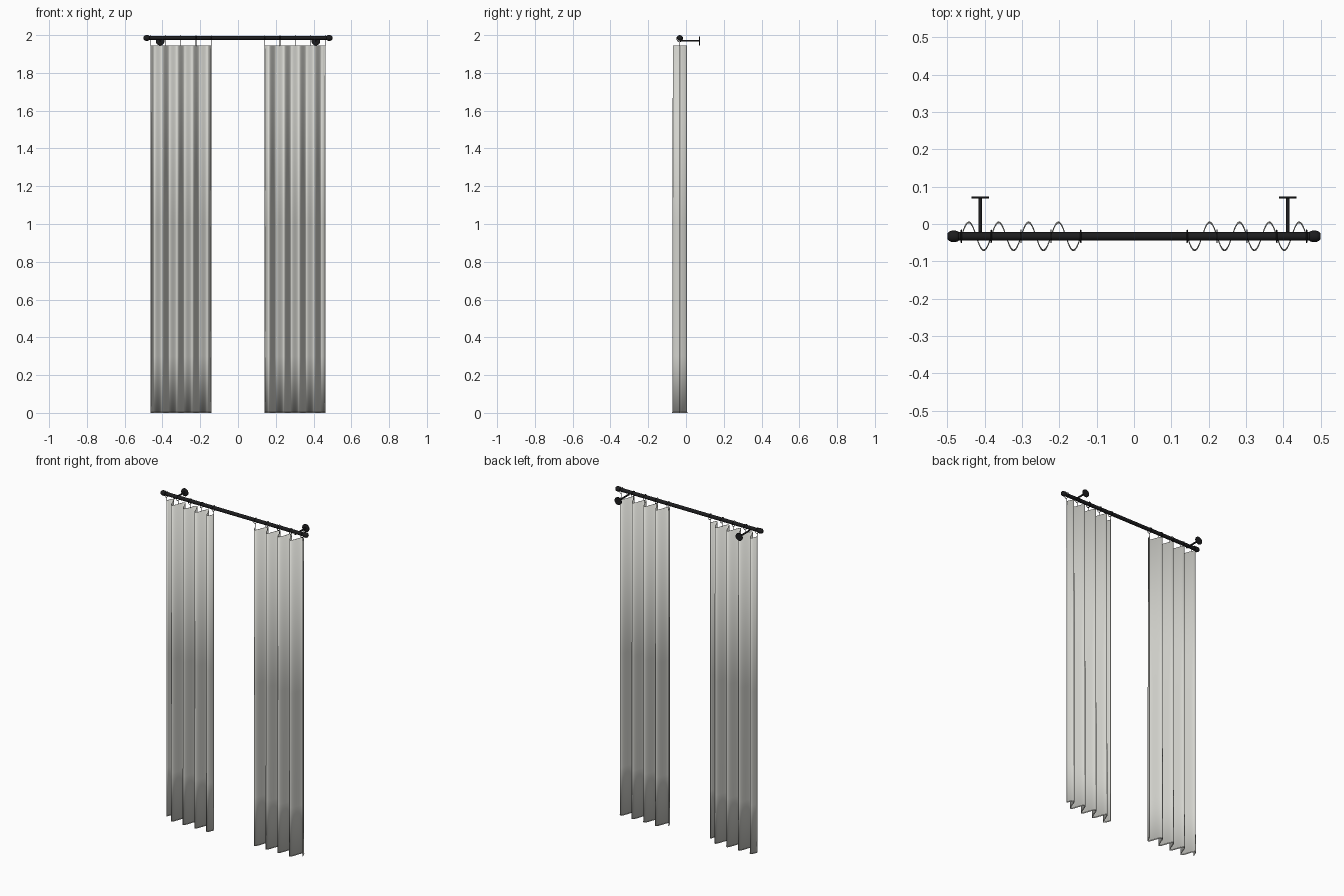
import bpy, bmesh, math
from mathutils import Vector

if "Cube" in bpy.data.objects:
    bpy.data.objects.remove(bpy.data.objects["Cube"])

ROD_Y, ROD_Z = -0.033, 1.985


def material(name, rgb):
    m = bpy.data.materials.new(name)
    m.diffuse_color = (*rgb, 1)
    m.use_nodes = True
    m.node_tree.nodes["Principled BSDF"].inputs["Base Color"].default_value = m.diffuse_color
    return m


BLACK = material("black metal", (0.012, 0.012, 0.013))
FABRIC = material("pale grey fabric", (0.66, 0.66, 0.62))


def finish(bm, name, mat, angle=40):
    bmesh.ops.recalc_face_normals(bm, faces=bm.faces)
    me = bpy.data.meshes.new(name)
    bm.to_mesh(me)
    bm.free()
    me.materials.append(mat)
    ob = bpy.data.objects.new(name, me)
    bpy.context.collection.objects.link(ob)
    bpy.ops.object.select_all(action='DESELECT')
    ob.select_set(True)
    bpy.context.view_layer.objects.active = ob
    bpy.ops.object.shade_smooth_by_angle(angle=math.radians(angle))
    return ob


def lathe(name, start, axis, profile, mat, sides=24):
    """Revolve (distance, radius) pairs about an axis, closing both ends."""
    q = Vector((0, 0, 1)).rotation_difference(Vector(axis))
    bm = bmesh.new()
    rings = []
    for d, r in profile:
        rings.append([bm.verts.new(Vector(start) + q @ Vector((
            r * math.cos(math.tau * i / sides), r * math.sin(math.tau * i / sides), d)))
            for i in range(sides)])
    for a, b in zip(rings, rings[1:]):
        for i in range(sides):
            j = (i + 1) % sides
            bm.faces.new((a[i], a[j], b[j], b[i]))
    bm.faces.new(rings[0])
    bm.faces.new(rings[-1])
    return finish(bm, name, mat)


# Rod
lathe("rod", (-0.475, ROD_Y, ROD_Z), (1, 0, 0), [(0, 0.011), (0.95, 0.011)], BLACK)

for side, s in (("left", -1), ("right", 1)):
    # Rounded finial on the rod end
    lathe(side + "_finial", (s * 0.469, ROD_Y, ROD_Z), (s, 0, 0),
          [(0, 0.010), (0.002, 0.013), (0.008, 0.015), (0.020, 0.015),
           (0.027, 0.012), (0.031, 0.007)], BLACK)

    # Wall bracket: arm under the rod and round wall plate
    lathe(side + "_bracket_arm", (s * 0.412, ROD_Y, 1.970), (0, 1, 0),
          [(0, 0.005), (0.102, 0.005)], BLACK, 16)
    lathe(side + "_wall_plate", (s * 0.412, 0.068, 1.969), (0, 1, 0),
          [(0, 0.022), (0.001, 0.0235), (0.005, 0.0235)], BLACK, 32)

    # Rings and the small hooks that hold the fabric
    for k in range(5):
        x = s * (0.4625 - 0.08 * k)
        bpy.ops.mesh.primitive_torus_add(
            major_radius=0.0165, minor_radius=0.0016, major_segments=28,
            minor_segments=8, location=(x, ROD_Y, 1.9815), rotation=(0, math.pi / 2, 0))
        ring = bpy.context.object
        ring.name = f"{side}_ring_{k + 1}"
        ring.data.materials.append(BLACK)
        bpy.ops.object.shade_smooth()
        lathe(f"{side}_hook_{k + 1}", (x, ROD_Y, 1.943), (0, 0, 1),
              [(0, 0.0015), (0.023, 0.0015)], BLACK, 8)

    # Pleated panel: four sine waves, slightly deeper towards the hem
    bm = bmesh.new()
    n = 96
    rows = []
    for z, amp in ((0.002, 0.0385), (0.3, 0.0375), (1.0, 0.0365), (1.945, 0.036)):
        rows.append([bm.verts.new((s * (0.4625 - 0.32 * i / n),
                                   ROD_Y + amp * math.sin(math.tau * 4 * i / n), z))
                     for i in range(n + 1)])
    for a, b in zip(rows, rows[1:]):
        for i in range(n):
            bm.faces.new((a[i], a[i + 1], b[i + 1], b[i]))
    panel = finish(bm, side + "_curtain", FABRIC, 60)
    solid = panel.modifiers.new("thickness", 'SOLIDIFY')
    solid.thickness = 0.002
    solid.offset = 0

    # Thin weighted hem edge that touches the floor
    bm = bmesh.new()
    bot = [bm.verts.new((v.co.x, v.co.y, 0)) for v in panel.data.vertices[:n + 1]]
    top = [bm.verts.new((v.co.x, v.co.y, 0.004)) for v in panel.data.vertices[:n + 1]]
    for i in range(n):
        bm.faces.new((bot[i], bot[i + 1], top[i + 1], top[i]))
    hem = finish(bm, side + "_hem", FABRIC, 60)
    solid = hem.modifiers.new("thickness", 'SOLIDIFY')
    solid.thickness = 0.003
    solid.offset = 0
